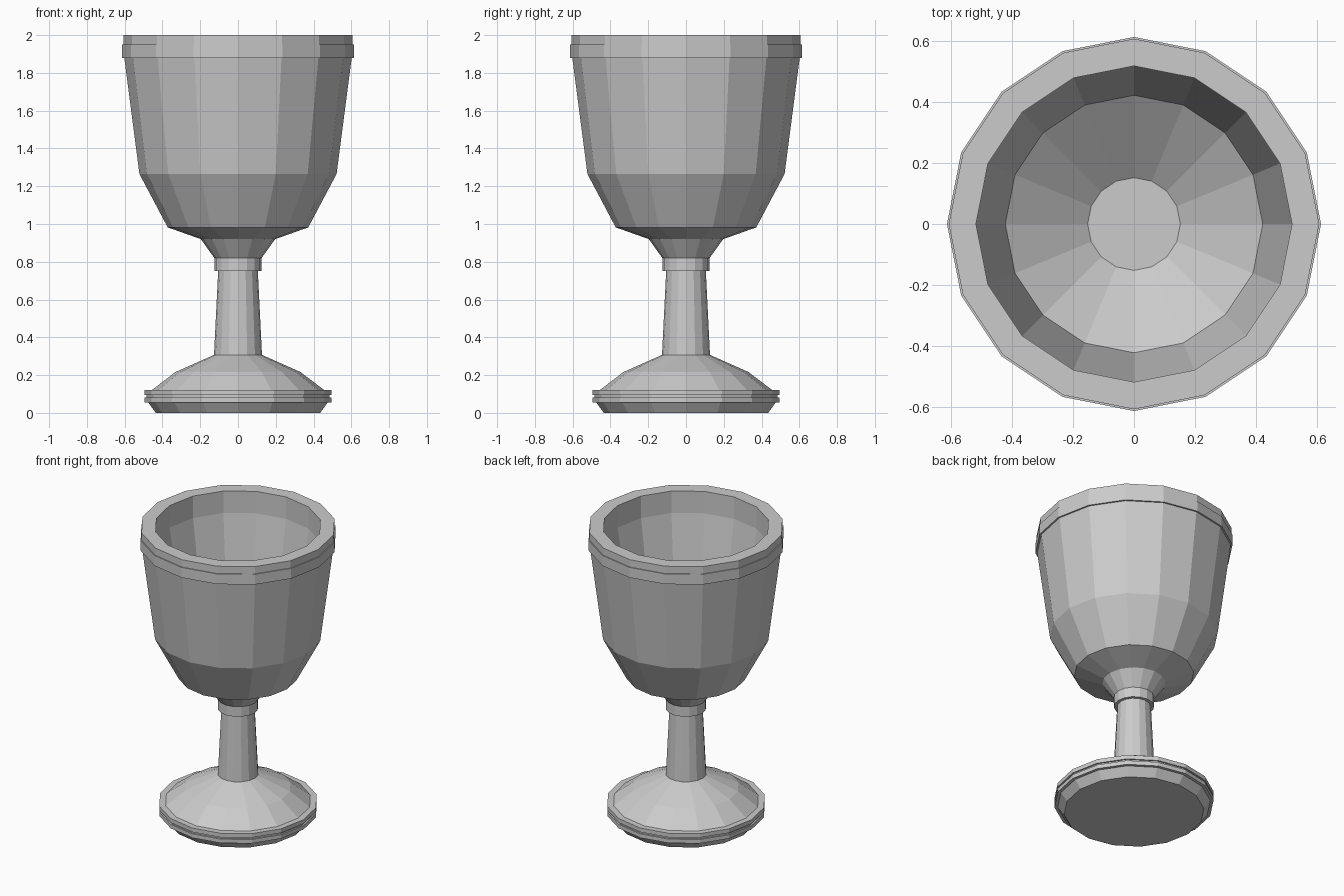
import bpy, math

if "Cube" in bpy.data.objects:
    bpy.data.objects.remove(bpy.data.objects["Cube"])

SIDES = 16

metal = bpy.data.materials.new("plain grey")
metal.diffuse_color = (0.6, 0.6, 0.6, 1.0)
metal.use_nodes = True
metal.node_tree.nodes["Principled BSDF"].inputs["Base Color"].default_value = metal.diffuse_color


def lathe(name, profile, cap_start=False, cap_end=False):
    """Turn a (radius, height) profile round the z axis with flat facets."""
    verts, faces = [], []
    for r, z in profile:
        for i in range(SIDES):
            a = 2 * math.pi * i / SIDES
            verts.append((r * math.cos(a), r * math.sin(a), z))
    for k in range(len(profile) - 1):
        for i in range(SIDES):
            j = (i + 1) % SIDES
            a, b = k * SIDES, (k + 1) * SIDES
            faces.append((a + i, a + j, b + j, b + i))
    if cap_start:
        faces.append(tuple(reversed(range(SIDES))))
    if cap_end:
        start = (len(profile) - 1) * SIDES
        faces.append(tuple(range(start, start + SIDES)))
    mesh = bpy.data.meshes.new(name)
    mesh.from_pydata(verts, [], faces)
    mesh.materials.append(metal)
    mesh.update()
    obj = bpy.data.objects.new(name, mesh)
    bpy.context.collection.objects.link(obj)
    return obj


# Foot: bevelled underside, grooved edge band, sloping top
lathe("foot", [(0.435, 0), (0.475, 0.055), (0.495, 0.055), (0.495, 0.082),
               (0.485, 0.082), (0.485, 0.094), (0.495, 0.094), (0.495, 0.122),
               (0.455, 0.122), (0.33, 0.217), (0.127, 0.307)], cap_start=True)

# Stem
lathe("stem", [(0.127, 0.307), (0.105, 0.752)])

# Collar under the bowl
lathe("collar", [(0.105, 0.752), (0.125, 0.752), (0.125, 0.82)])

# Bowl: outside, stepped rim band, rim, then the hollow down to its floor
lathe("bowl", [(0.125, 0.82), (0.197, 0.92), (0.372, 0.982), (0.522, 1.265),
               (0.602, 1.88), (0.613, 1.88), (0.613, 1.95), (0.607, 1.95),
               (0.607, 2.0), (0.518, 2.0), (0.518, 1.85), (0.422, 1.27),
               (0.152, 1.07)], cap_end=True)
